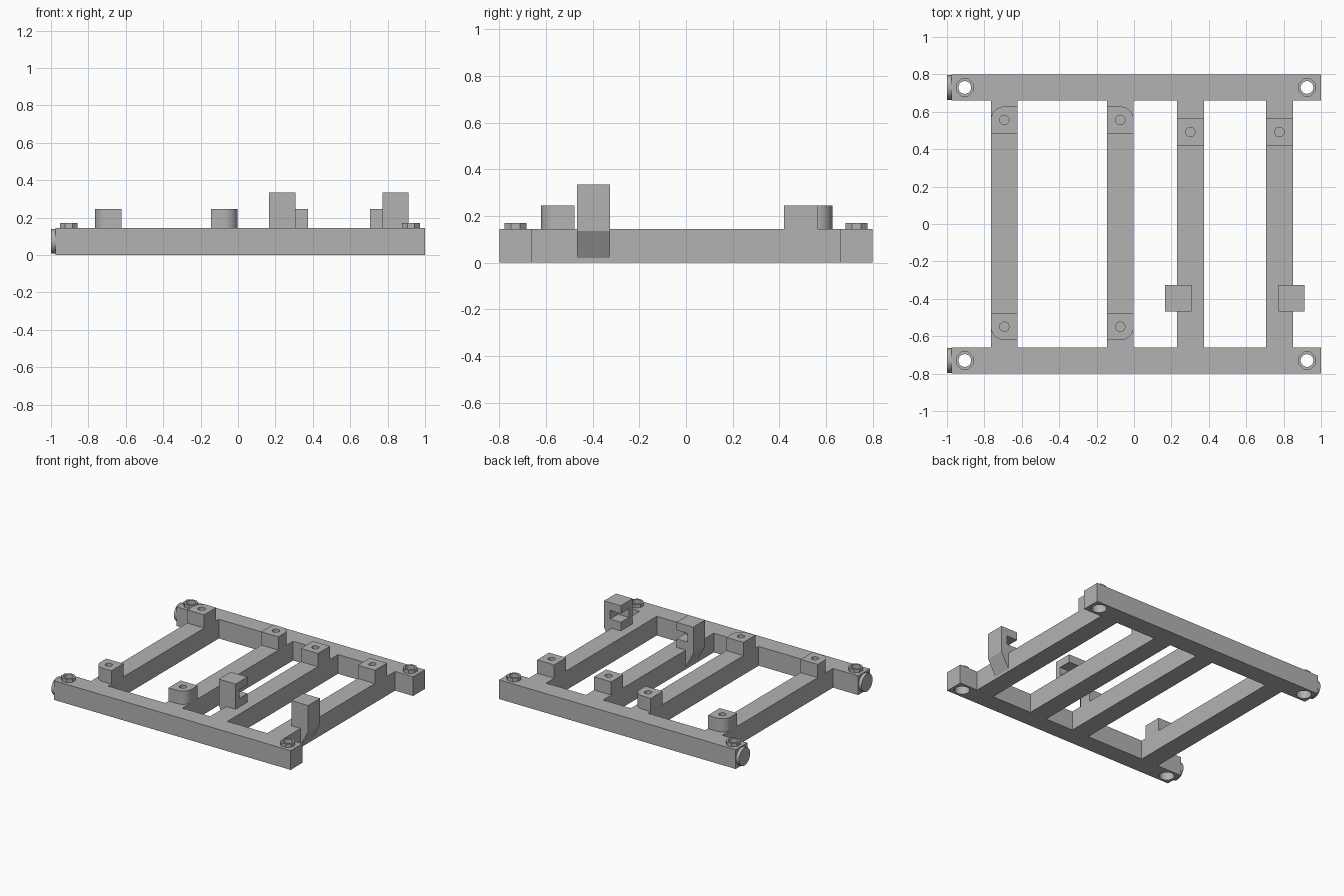
import bpy, bmesh, math
from mathutils import Matrix, Vector

cube = bpy.data.objects.get("Cube")
if cube:
    bpy.data.objects.remove(cube, do_unlink=True)

grey = bpy.data.materials.new("plain grey")
grey.use_nodes = True
colour = (0.45, 0.45, 0.45, 1)
grey.diffuse_color = colour
grey.node_tree.nodes["Principled BSDF"].inputs["Base Color"].default_value = colour

RAIL_H = 0.145      # frame thickness
RAIL_IN, RAIL_OUT, RAIL_MID = 0.66, 0.80, 0.73
BAR_W = 0.143
BARS = [-0.765, -0.145, 0.23, 0.706]    # left edge of each cross bar
PAD_TOP = 0.245


def box(bm, lo, hi):
    lo, hi = Vector(lo), Vector(hi)
    mat = Matrix.Translation((lo + hi) / 2) @ Matrix.Diagonal((*(hi - lo), 1))
    bmesh.ops.create_cube(bm, size=1, matrix=mat)


def cylinder(bm, x, y, z0, z1, r, sides=32, turn=0):
    mat = Matrix.Translation((x, y, (z0 + z1) / 2)) @ Matrix.Rotation(turn, 4, "Z")
    bmesh.ops.create_cone(bm, cap_ends=True, segments=sides, radius1=r, radius2=r,
                          depth=z1 - z0, matrix=mat)


def extrude(bm, points, direction):
    """Close a planar outline and push it into a solid."""
    face = bm.faces.new([bm.verts.new(p) for p in points])
    geom = bmesh.ops.extrude_face_region(bm, geom=[face])["geom"]
    moved = [v for v in geom if isinstance(v, bmesh.types.BMVert)]
    bmesh.ops.translate(bm, vec=direction, verts=moved)


def make(name, bm):
    bmesh.ops.recalc_face_normals(bm, faces=bm.faces[:])
    mesh = bpy.data.meshes.new(name)
    bm.to_mesh(mesh)
    bm.free()
    mesh.materials.append(grey)
    obj = bpy.data.objects.new(name, mesh)
    bpy.context.collection.objects.link(obj)
    return obj


def activate(obj):
    bpy.ops.object.select_all(action="DESELECT")
    obj.select_set(True)
    bpy.context.view_layer.objects.active = obj


def cut(obj, bm):
    """Subtract the cutter shape from obj and discard the cutter."""
    cutter = make("cutter", bm)
    cutter.hide_render = True
    mod = obj.modifiers.new("cut", "BOOLEAN")
    mod.operation, mod.solver, mod.object = "DIFFERENCE", "EXACT", cutter
    activate(obj)
    bpy.ops.object.modifier_apply(modifier=mod.name)
    bpy.data.objects.remove(cutter, do_unlink=True)


def smooth(obj):
    activate(obj)
    bpy.ops.object.shade_smooth_by_angle(angle=math.radians(30))


# Frame: one slab with the windows between the cross bars cut away
bm = bmesh.new()
box(bm, (-0.975, -RAIL_OUT, 0), (1, RAIL_OUT, RAIL_H))
frame = make("frame", bm)
starts = [-1.2] + [x + BAR_W for x in BARS]
ends = BARS + [1.2]
bm = bmesh.new()
for x0, x1 in zip(starts, ends):
    box(bm, (x0, -RAIL_IN, -0.1), (x1, RAIL_IN, 0.3))
cut(frame, bm)

# Corner bolt bores: wide from below, narrow through the top
corners = [(x, y) for x in (-0.905, 0.925) for y in (-RAIL_MID, RAIL_MID)]
for r, z0, z1 in ((0.052, -0.1, 0.12), (0.034, 0.1, 0.3)):
    bm = bmesh.new()
    for x, y in corners:
        cylinder(bm, x, y, z0, z1, r)
    cut(frame, bm)
smooth(frame)

# Eight-sided collars around the bores
for i, (x, y) in enumerate(corners):
    bm = bmesh.new()
    cylinder(bm, x, y, RAIL_H - 0.002, 0.17, 0.051, 8, math.pi / 8)
    collar = make(f"bolt_collar_{i + 1}", bm)
    bm = bmesh.new()
    cylinder(bm, x, y, 0, 0.3, 0.034)
    cut(collar, bm)
    smooth(collar)

# Round end discs on the rails
for name, y in (("front", -RAIL_MID), ("back", RAIL_MID)):
    bm = bmesh.new()
    cylinder(bm, 0, 0, 0, 0.035, 0.066, 48)
    bm.transform(Matrix.Translation((-1, y, 0.073)) @ Matrix.Rotation(math.pi / 2, 4, "Y"))
    smooth(make(f"{name}_end_disc", bm))


def pad(name, x0, y_in, y_out, round_side=0):
    """Screw pad on a bar, optionally with one rounded outer corner."""
    x1, mid = x0 + BAR_W, x0 + BAR_W / 2
    sy = 1 if y_out > y_in else -1
    r = BAR_W / 2
    inner, outer = (x0, x1) if round_side > 0 else (x1, x0)
    pts = [(outer, y_in), (inner, y_in), (inner, y_out)]
    if round_side:
        for k in range(13):
            a = math.pi / 2 * (1 - k / 12)
            pts.append((mid + round_side * r * math.cos(a),
                        y_out - sy * r + sy * r * math.sin(a)))
    else:
        pts.append((outer, y_out))
    bm = bmesh.new()
    extrude(bm, [(x, y, RAIL_H - 0.002) for x, y in pts], (0, 0, PAD_TOP - RAIL_H + 0.002))
    obj = make(name, bm)
    bm = bmesh.new()
    cylinder(bm, mid, y_out - sy * r, RAIL_H + 0.01, 0.3, 0.025)
    cut(obj, bm)
    smooth(obj)


# Rounded pads at both ends of the first two bars
for label, x0, side in (("right", BARS[0], -1), ("middle", BARS[1], 1)):
    pad(f"{label}_back_pad", x0, 0.485, 0.628, side)
    pad(f"{label}_front_pad", x0, -0.478, -0.621, side)

# Square pads at the back of the other two bars
for label, x0 in (("inner", BARS[2]), ("outer", BARS[3])):
    pad(f"{label}_square_pad", x0, 0.42, 0.563)

# Hook blocks leaning off opposite sides of their bars, pocketed on one corner
Y0, Y1, TOP = -0.467, -0.325, 0.335
for label, edge, side in (("inner", BARS[2], -1), ("outer", BARS[3] + BAR_W, 1)):
    out, inn = edge + side * 0.063, edge - side * 0.077
    bm = bmesh.new()
    outline = [(edge - side * 0.004, 0.012), (out, 0.135), (out, TOP),
               (inn, TOP), (inn, RAIL_H - 0.004), (edge - side * 0.004, RAIL_H - 0.004)]
    extrude(bm, [(x, Y0, z) for x, z in outline], (0, Y1 - Y0, 0))
    hook = make(f"{label}_hook", bm)
    bm = bmesh.new()
    xs = sorted((out - side * 0.05, inn - side * 0.1))
    box(bm, (xs[0], Y0 + 0.045, 0.21), (xs[1], Y1 + 0.1, 0.275))
    cut(hook, bm)
